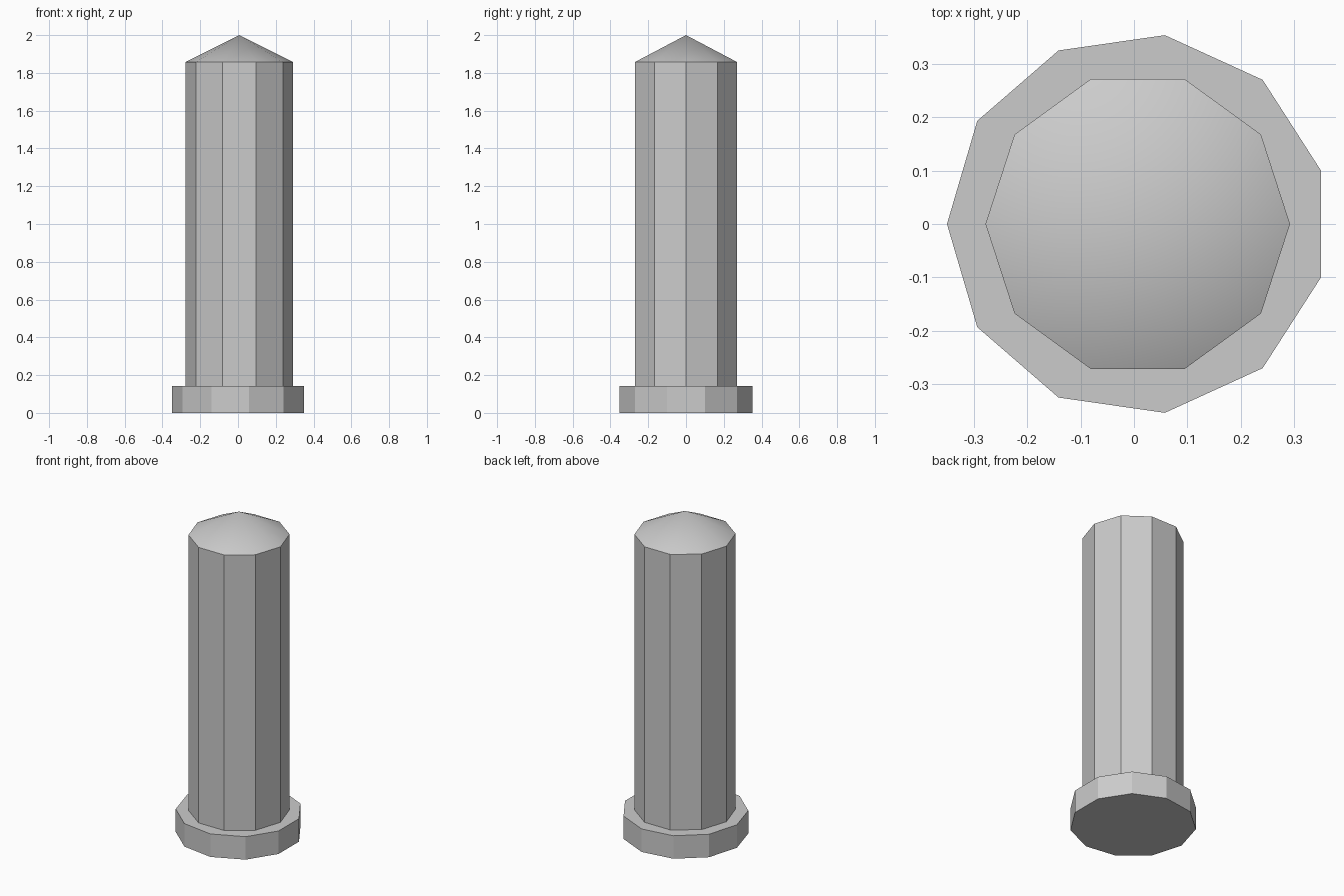
import bpy
import bmesh
from math import cos, sin, pi, radians

cube = bpy.data.objects.get("Cube")
if cube:
    bpy.data.objects.remove(cube, do_unlink=True)

# Single grey material
GREY = (0.6, 0.6, 0.6, 1.0)
grey = bpy.data.materials.new("light_grey")
grey.use_nodes = True
grey.diffuse_color = GREY
grey.node_tree.nodes["Principled BSDF"].inputs["Base Color"].default_value = GREY

CENTRE_X = 0.007


def prism(name, sides, radius, bottom, top, tip=None):
    """Upright prism with a corner on -x and, optionally, a pointed cap."""
    bm = bmesh.new()

    def ring(z):
        angles = [pi + 2 * pi * i / sides for i in range(sides)]
        return [bm.verts.new((radius * cos(a), radius * sin(a), z)) for a in angles]

    low, high = ring(bottom), ring(top)
    bm.faces.new(low[::-1])
    apex = bm.verts.new((0, 0, tip)) if tip else None
    if not apex:
        bm.faces.new(high)
    for i in range(sides):
        j = (i + 1) % sides
        bm.faces.new((low[i], low[j], high[j], high[i]))
        if apex:
            bm.faces.new((high[i], high[j], apex))

    mesh = bpy.data.meshes.new(name)
    bm.to_mesh(mesh)
    bm.free()
    mesh.materials.append(grey)
    obj = bpy.data.objects.new(name, mesh)
    obj.location.x = CENTRE_X
    bpy.context.collection.objects.link(obj)

    # Smooth cap, crisp sides
    bpy.ops.object.select_all(action="DESELECT")
    obj.select_set(True)
    bpy.context.view_layer.objects.active = obj
    bpy.ops.object.shade_smooth_by_angle(angle=radians(25))
    return obj


# Eleven-sided foot and ten-sided post with a shallow point
prism("base", 11, 0.357, 0, 0.143)
prism("post", 10, 0.285, 0.13, 1.857, tip=2.0)
